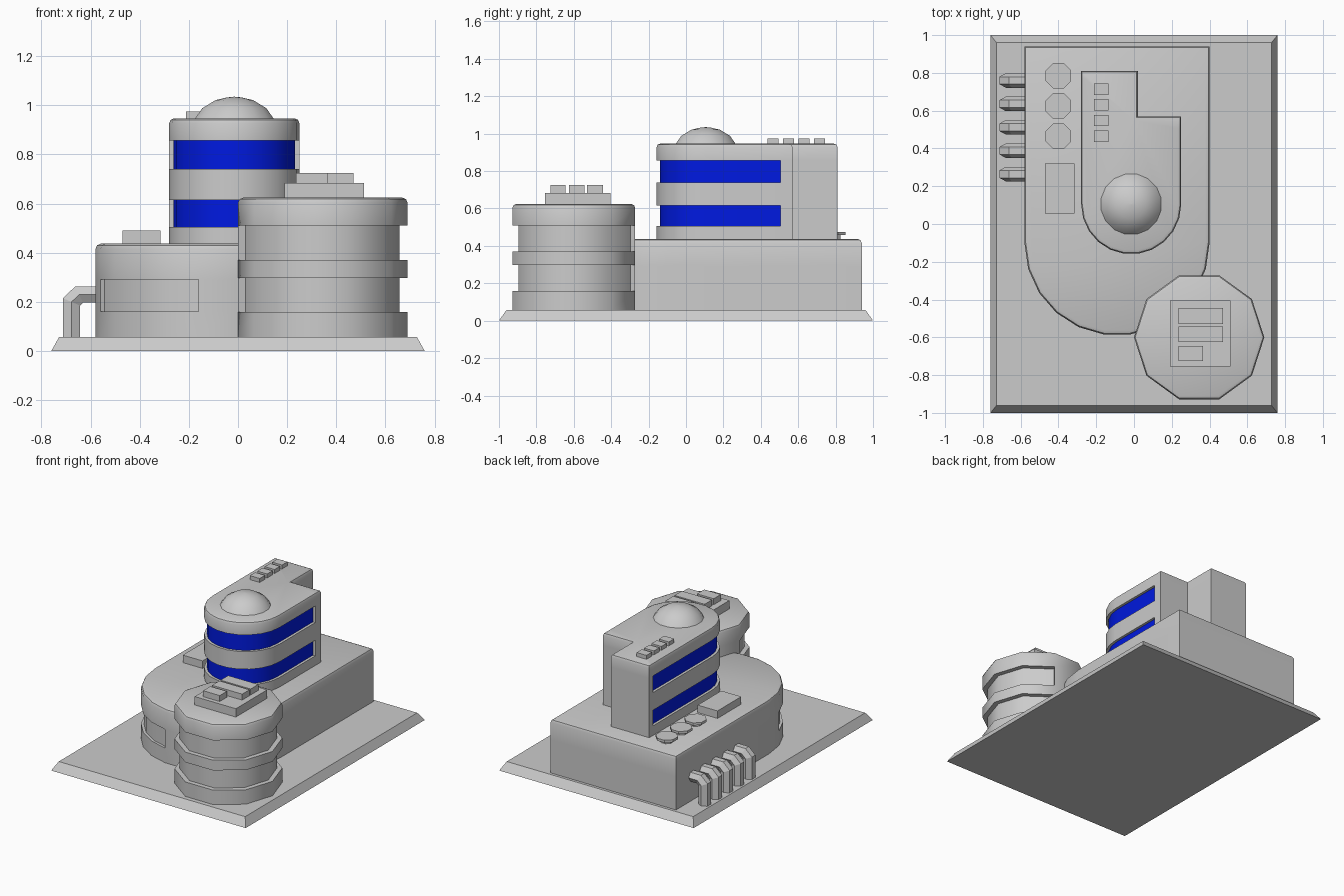
import bpy, bmesh
from math import sin, cos, radians
from mathutils import Vector

if "Cube" in bpy.data.objects:
    bpy.data.objects.remove(bpy.data.objects["Cube"])


def finish(name, bm, smooth=None, mat=None):
    bmesh.ops.recalc_face_normals(bm, faces=bm.faces[:])
    me = bpy.data.meshes.new(name)
    bm.to_mesh(me)
    bm.free()
    ob = bpy.data.objects.new(name, me)
    bpy.context.collection.objects.link(ob)
    if mat:
        me.materials.append(None)
        me.materials.append(mat)
    if smooth:
        bpy.ops.object.select_all(action='DESELECT')
        ob.select_set(True)
        bpy.context.view_layer.objects.active = ob
        bpy.ops.object.shade_smooth_by_angle(angle=radians(smooth))
    return ob


def inset(pts, d):
    """Move a counter-clockwise outline inward by d with mitred corners."""
    out, n = [], len(pts)
    for i in range(n):
        p = Vector(pts[i])
        a = (p - Vector(pts[i - 1])).normalized()
        b = (Vector(pts[(i + 1) % n]) - p).normalized()
        na, nb = Vector((-a.y, a.x)), Vector((-b.y, b.x))
        m = (na + nb).normalized()
        out.append(p + m * (d / m.dot(na)))
    return out


def loft(bm, rings):
    """Skin a list of closed vertex rings; returns side faces per level."""
    rows = [[bm.verts.new(c) for c in r] for r in rings]
    n = len(rows[0])
    sides = [[bm.faces.new((lo[i], lo[(i + 1) % n], hi[(i + 1) % n], hi[i]))
              for i in range(n)] for lo, hi in zip(rows, rows[1:])]
    bm.faces.new(rows[0][::-1])
    bm.faces.new(rows[-1])
    return sides


def building(name, pts, zs, top, r, segs, bands, depth, mat=None):
    """Walls with a rounded roof edge and recessed bands along given sides."""
    bm = bmesh.new()
    levels = [(z, 0) for z in zs] + [(top - r, 0), (top - .3 * r, .3 * r), (top, r)]
    sides = loft(bm, [[(p.x, p.y, z) for p in inset(pts, d)] for z, d in levels])
    bm.normal_update()
    for b in bands:
        faces = [sides[b][i] for i in segs]
        geom = bmesh.ops.extrude_face_region(bm, geom=faces)['geom']
        old = [f for f in faces if f.is_valid]
        if old:
            bmesh.ops.delete(bm, geom=old, context='FACES_ONLY')
        new = [g for g in geom if isinstance(g, bmesh.types.BMFace)]
        bm.normal_update()
        moves = {}
        for f in new:
            f.material_index = 1 if mat else 0
            for v in f.verts:
                moves.setdefault(v, []).append(f.normal.copy())
        for v, ns in moves.items():
            m = sum(ns, Vector()).normalized()
            v.co -= m * (depth / m.dot(ns[0]))
    return finish(name, bm, 40, mat)


def box(name, x0, x1, y0, y1, z0, z1):
    bm = bmesh.new()
    loft(bm, [[(x0, y0, z), (x1, y0, z), (x1, y1, z), (x0, y1, z)] for z in (z0, z1)])
    return finish(name, bm)


def turned(name, cx, cy, profile, n, smooth=None):
    bm = bmesh.new()
    loft(bm, [[(cx + r * cos(radians(360 * (i + .5) / n)),
                cy + r * sin(radians(360 * (i + .5) / n)), z) for i in range(n)]
              for r, z in profile])
    bmesh.ops.remove_doubles(bm, verts=bm.verts[:], dist=1e-5)
    return finish(name, bm, smooth)


def arc(cx, cy, r, a0, a1, n):
    return [(cx + r * cos(radians(a0 + (a1 - a0) * i / n)),
             cy + r * sin(radians(a0 + (a1 - a0) * i / n))) for i in range(n + 1)]


blue = bpy.data.materials.new("window_blue")
blue.diffuse_color = (0.0, 0.01, 0.75, 1)
blue.use_nodes = True
blue.node_tree.nodes["Principled BSDF"].inputs["Base Color"].default_value = blue.diffuse_color

# Sloped ground slab
bm = bmesh.new()
loft(bm, [[(-x, -y, z), (x, -y, z), (x, y, z), (-x, y, z)]
          for x, y, z in ((.76, 1, 0), (.728, .96, .057))])
finish("base_slab", bm)

# Lower hall with one recessed window on the front left curve
hall = [(.40, .94), (-.58, .94)] + arc(-.09, -.1, .49, 180, 360, 11)
building("lower_hall", hall, (.055, .16, .292), .437, .022, range(3, 7), [1], .018)

# Upper block with two blue window bands
upper = ([(.25, .57), (.02, .57), (.02, .81), (-.28, .81), (-.28, .77)]
         + arc(-.015, .105, .265, 180, 360, 11) + [(.25, .505)])
building("upper_block", upper, (.435, .505, .615, .74, .857), .947, .02,
         range(4, 17), [1, 3], .018, blue)

# Round tower with two recessed bands on its exposed sides
tower = arc(.345, -.6, .345, 180, 504, 9)
building("round_tower", tower, (.055, .159, .298, .37, .51), .624, .02,
         range(0, 7), [1, 3], .032)

# Roof dome
turned("roof_dome", -.015, .105,
       [(.165, .943), (.133, .988), (.078, 1.021), (.03, 1.032), (.0001, 1.035)], 16, 50)

# Small roof vents on the upper block
for i in range(4):
    y = .435 + .083 * i
    box(f"roof_vent_{i + 1}", -.212, -.135, y, y + .06, .94, .975)

# Fans and box on the hall roof
for i in range(3):
    turned(f"roof_fan_{i + 1}", -.40, .785 - .16 * i,
           [(.045, .43), (.045, .457), (.073, .457), (.073, .475)], 8)
box("hall_roof_box", -.47, -.315, .055, .32, .43, .49)

# Slab and blocks on the tower roof
box("tower_roof_slab", .19, .512, -.755, -.405, .615, .683)
for i, (x1, y0, y1) in enumerate(((.47, -.53, -.445), (.47, -.625, -.543),
                                  (.365, -.725, -.645))):
    box(f"tower_roof_block_{i + 1}", .235, x1, y0, y1, .675, .725)

# Bent hexagonal pipes on the left wall
outer = [(-.713, .05), (-.713, .215), (-.663, .262), (-.57, .262)]
inner = [(-.642, .05), (-.642, .185), (-.63, .197), (-.57, .197)]
for i in range(5):
    y = .76 - .124 * i
    bm = bmesh.new()
    rings = []
    for o, n in zip(outer, inner):
        mid = (Vector(o) + Vector(n)) / 2
        half = (Vector(o) - Vector(n)) / 2
        ring = []
        for k in range(6):
            a = radians(60 * k)
            p = mid + half * (sin(a) / sin(radians(60)))
            ring.append((p.x, y + .039 * cos(a), p.y))
        rings.append(ring)
    loft(bm, rings)
    finish(f"wall_pipe_{i + 1}", bm)
